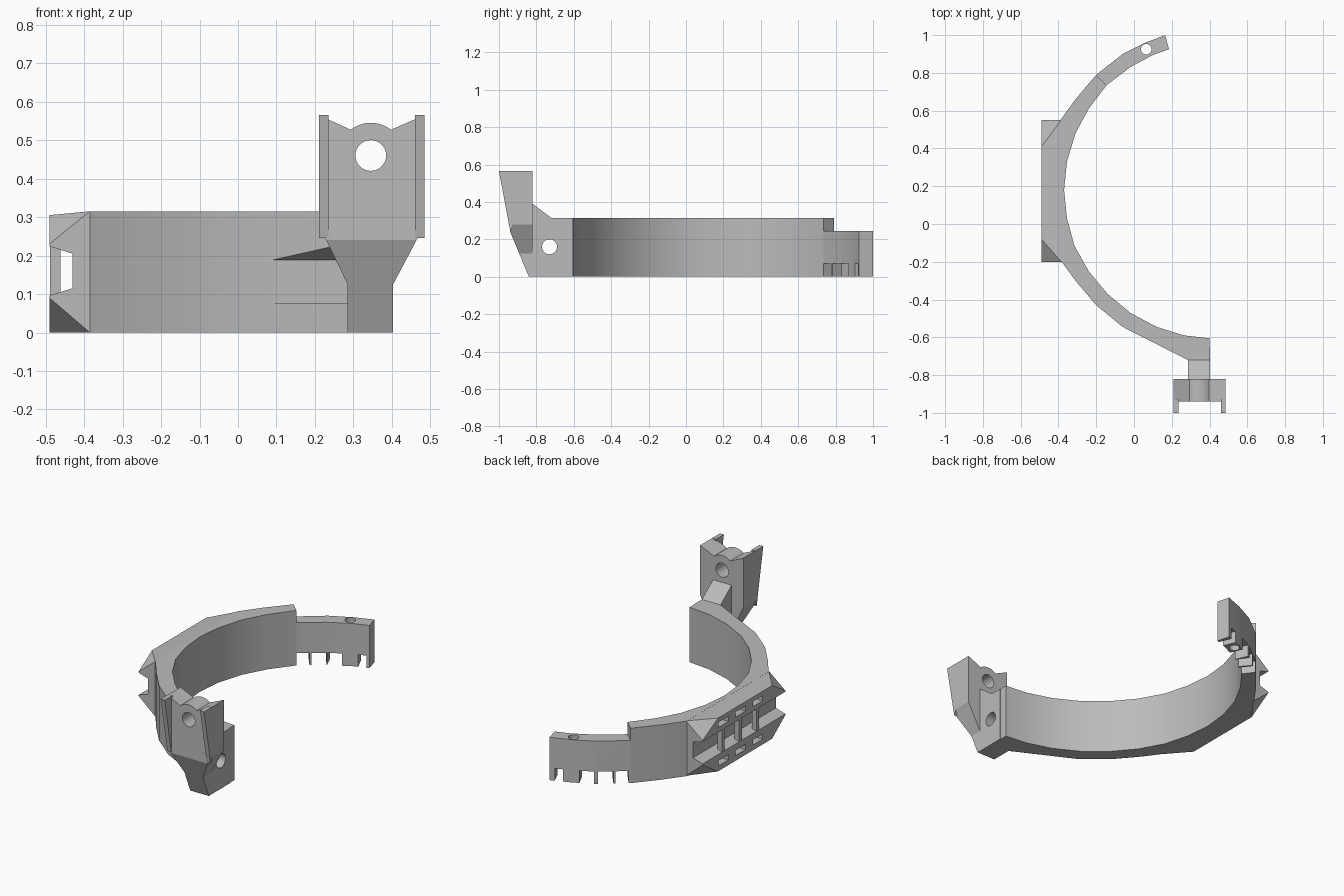
import bpy, bmesh, math
from mathutils import Vector, Matrix

cube = bpy.data.objects.get("Cube")
if cube:
    bpy.data.objects.remove(cube, do_unlink=True)

grey = bpy.data.materials.new("plain_grey")
grey.use_nodes = True
grey.diffuse_color = (0.5, 0.5, 0.5, 1)
grey.node_tree.nodes["Principled BSDF"].inputs["Base Color"].default_value = (0.5, 0.5, 0.5, 1)


def finish(name, bm):
    bmesh.ops.recalc_face_normals(bm, faces=bm.faces)
    mesh = bpy.data.meshes.new(name)
    bm.to_mesh(mesh)
    bm.free()
    mesh.materials.append(grey)
    ob = bpy.data.objects.new(name, mesh)
    bpy.context.collection.objects.link(ob)
    return ob


def prism(name, points, axis, lo, hi):
    """Extrude a 2D outline along an axis; the outline uses the other two axes in order."""
    place = {"x": lambda a, b, t: (t, a, b),
             "y": lambda a, b, t: (a, t, b),
             "z": lambda a, b, t: (a, b, t)}[axis]
    bm = bmesh.new()
    face = bm.faces.new([bm.verts.new(place(a, b, lo)) for a, b in points])
    new = bmesh.ops.extrude_face_region(bm, geom=[face])["geom"]
    shift = Vector(place(0, 0, hi - lo))
    bmesh.ops.translate(bm, vec=shift, verts=[v for v in new if isinstance(v, bmesh.types.BMVert)])
    return finish(name, bm)


def box(name, centre, size, turn=0):
    bm = bmesh.new()
    bmesh.ops.create_cube(bm, size=1, matrix=Matrix.Translation(centre)
                          @ Matrix.Rotation(turn, 4, "Z") @ Matrix.Diagonal((*size, 1)))
    return finish(name, bm)


def circle(a, b, r, n=32):
    return [(a + r * math.cos(math.tau * i / n), b + r * math.sin(math.tau * i / n)) for i in range(n)]


def boolean(ob, cutters, operation="DIFFERENCE"):
    bpy.context.view_layer.objects.active = ob
    for cutter in cutters:
        mod = ob.modifiers.new("cut", "BOOLEAN")
        mod.operation = operation
        mod.solver = "EXACT"
        mod.object = cutter
        bpy.ops.object.modifier_apply(modifier=mod.name)


def discard(obs):
    for ob in obs:
        bpy.data.objects.remove(ob, do_unlink=True)


# Half-ring band
inner = [(.40, -.605), (.265, -.59), (.12, -.545), (-.02, -.47), (-.14, -.37), (-.24, -.25),
         (-.315, -.115), (-.355, .03), (-.37, .18), (-.355, .33), (-.31, .48), (-.24, .61), (-.145, .735)]
outer = [(-.2, .79), (-.31, .66), (-.39, .55), (-.39, -.19), (-.31, -.3), (-.2, -.43),
         (-.06, -.545), (.285, -.72), (.40, -.70)]
band = prism("ring_band", inner + outer, "z", 0, .315)

# Support column with its cross hole and the recess beside it
column = prism("support_column", [(-.84, 0), (-.65, 0), (-.65, .315), (-.72, .315), (-.82, .39),
                                  (-.93, .39), (-.94, .24)], "x", .285, .403)
cross_hole = prism("cross_hole", circle(-.73, .16, .04), "x", .2, .5)
recess = prism("recess", [(-.62, .075), (-.62, .188), (-.76, .25), (-.76, .075)], "x", 0, .285)
boolean(band, [cross_hole, recess])
boolean(column, [cross_hole])
discard([cross_hole, recess])

# Upright plate with a rounded crest, trimmed at the column slope
crest = [(.345 + .085 * math.cos(a), .46 + .085 * math.sin(a))
         for a in [math.radians(52 + 76 * i / 10) for i in range(11)]]
plate = prism("upright_plate", [(.21, .565), (.21, .28), (.285, .125), (.403, .125), (.485, .28),
                                (.485, .565)] + crest, "y", -.94, -.82)
plate_hole = prism("plate_hole", circle(.345, .46, .04), "y", -1.1, -.7)
slope = prism("slope", [(-.94, .24), (-.84, 0), (-1.2, 0), (-1.2, .24)], "x", 0, .7)
boolean(plate, [plate_hole, slope])
boolean(column, [plate_hole])
discard([plate_hole, slope])
flanges = []
for name, x in (("right_flange", .21), ("left_flange", .46)):
    flanges.append(prism(name, [(-1, .565), (-.93, .565), (-.93, .26), (-.94, .245)], "x", x, x + .025))

# Lower end tab
tab = prism("end_tab", [(-.2, .79), (-.06, .90), (.06, .96), (.165, 1.0), (.185, .925), (.1, .895),
                        (-.02, .83), (-.145, .735)], "z", 0, .245)
cuts = [prism("pin_hole", circle(.065, .925, .028), "z", -.1, .4)]
path = [Vector(p) for p in ((-.172, .762), (-.04, .865), (.178, .962))]
lengths = [(b - a).length for a, b in zip(path, path[1:])]
for start, end in ((.01, .18), (.205, .40), (.43, .62), (.83, .94)):
    s = (start + end) / 2 * sum(lengths)
    i = 0 if s < lengths[0] else 1
    way = (path[i + 1] - path[i]).normalized()
    at = path[i] + way * (s - i * lengths[0])
    cuts.append(box("notch", (at.x, at.y, .02), ((end - start) * sum(lengths), .2, .1),
                    math.atan2(way.y, way.x)))
boolean(tab, cuts)
discard(cuts)

# Side block with bevelled corners
bm = bmesh.new()
for end_y, flat_y in ((-.2, -.08), (.55, .41)):
    for p in ((-.49, end_y, .09), (-.49, end_y, .23), (-.49, flat_y, 0), (-.49, flat_y, .305),
              (-.385, end_y, 0), (-.385, end_y, .315)):
        bm.verts.new(p)
bmesh.ops.convex_hull(bm, input=bm.verts)
bmesh.ops.dissolve_limit(bm, angle_limit=.01, verts=bm.verts, edges=bm.edges)
block = finish("side_block", bm)

# Long channel, strap slots, and the ribs bridging the channel
rib_places = (.36, .205, .05)
cuts = [prism("channel", [(-.51, .09), (-.51, .23), (-.43, .205), (-.43, .115)], "y", -.3, .65)]
for y in rib_places:
    for z in (.045, .265):
        cuts.append(box("slot", (-.475, y, z), (.06, .09, .03)))
boolean(block, cuts)
discard(cuts)
ribs = [box("channel_rib_%d" % (i + 1), (-.475, y, .16), (.028, .024, .15))
        for i, y in enumerate(rib_places)]

# Smooth the curved walls, keep the corners crisp
bpy.ops.object.select_all(action="DESELECT")
for ob in [band, column, plate, tab, block] + flanges + ribs:
    ob.select_set(True)
bpy.context.view_layer.objects.active = band
bpy.ops.object.shade_smooth_by_angle(angle=math.radians(22))
